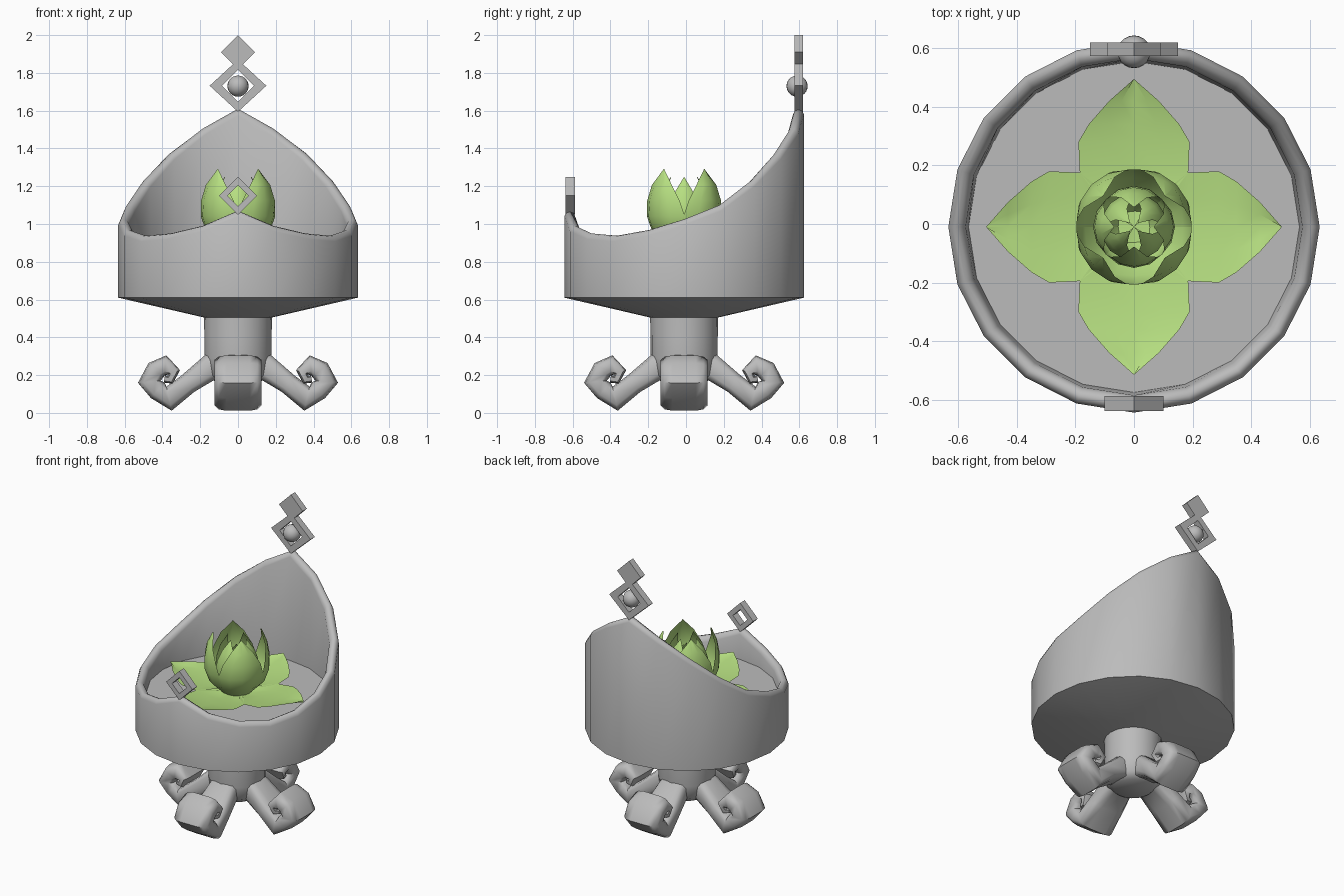
import bpy, bmesh, math
from mathutils import Vector

if "Cube" in bpy.data.objects:
    bpy.data.objects.remove(bpy.data.objects["Cube"])

CY = -0.01   # bowl axis sits slightly forward


def material(name, rgb):
    m = bpy.data.materials.new(name)
    m.diffuse_color = (*rgb, 1)
    m.use_nodes = True
    m.node_tree.nodes["Principled BSDF"].inputs["Base Color"].default_value = m.diffuse_color
    return m


GREY = material("stone_grey", (0.5, 0.5, 0.5))
GREEN = material("leaf_green", (0.47, 0.74, 0.22))


def make(name, verts, faces, mat, angle=50, fix=True):
    me = bpy.data.meshes.new(name)
    me.from_pydata([tuple(v) for v in verts], [], faces)
    bm = bmesh.new()
    bm.from_mesh(me)
    bmesh.ops.remove_doubles(bm, verts=bm.verts, dist=0.0005)
    if fix:
        bmesh.ops.recalc_face_normals(bm, faces=bm.faces)
    bm.to_mesh(me)
    bm.free()
    ob = bpy.data.objects.new(name, me)
    bpy.context.collection.objects.link(ob)
    me.materials.append(mat)
    bpy.ops.object.select_all(action='DESELECT')
    ob.select_set(True)
    bpy.context.view_layer.objects.active = ob
    if angle:
        bpy.ops.object.shade_smooth_by_angle(angle=math.radians(angle))
    return ob


def bridge(rings, closed=True):
    """Quads between consecutive equal-length rings of points."""
    n = len(rings[0])
    verts = [p for r in rings for p in r]
    faces = []
    for i in range(len(rings) - 1):
        for j in range(n if closed else n - 1):
            k = (j + 1) % n
            faces.append((i * n + j, i * n + k, (i + 1) * n + k, (i + 1) * n + j))
    return verts, faces


# Bowl: 20-sided lathe whose rim height changes from front to back
RIM = [1.07, 0.99, 0.95, 0.938, 0.968, 1.025, 1.10, 1.23, 1.375, 1.505, 1.61]
FLOOR = 0.87
SIDES = 20


def bowl_ring(r, zf):
    ring = []
    for i in range(SIDES):
        a = 2 * math.pi * i / SIDES
        h = RIM[min(i, SIDES - i)]
        ring.append((r * math.sin(a), CY - r * math.cos(a), zf(h)))
    return ring


profile = [(0.18, lambda h: 0.505), (0.634, lambda h: 0.61),
           (0.634, lambda h: h - 0.03), (0.622, lambda h: h - 0.005),
           (0.605, lambda h: h), (0.585, lambda h: h - 0.01),
           (0.575, lambda h: h - 0.035), (0.565, lambda h: FLOOR)]
v, f = bridge([bowl_ring(r, z) for r, z in profile])
f.append(tuple(range(SIDES)))
f.append(tuple(range(len(v) - SIDES, len(v))))
make("bowl", v, f, GREY)

# Stem with rounded hub underneath
stem = [(0.18, 0.52), (0.178, 0.40), (0.178, 0.29), (0.165, 0.2), (0.12, 0.165)]
v, f = bridge([bowl_ring(r, lambda h, z=z: z) for r, z in stem])
f += [tuple(range(SIDES)), tuple(range(len(v) - SIDES, len(v)))]
make("stem", v, f, GREY, 60)

# Four curled feet: rounded strap swept along a spiral (radius, z, half thickness, half width)
SPIRAL = [(0.02, 0.25, 0.08, 0.09), (0.15, 0.24, 0.07, 0.095), (0.265, 0.155, 0.055, 0.115),
          (0.365, 0.075, 0.065, 0.125), (0.425, 0.12, 0.055, 0.125), (0.47, 0.165, 0.06, 0.125),
          (0.435, 0.225, 0.055, 0.125), (0.385, 0.25, 0.055, 0.125),
          (0.34, 0.215, 0.035, 0.12), (0.36, 0.175, 0.025, 0.11), (0.39, 0.18, 0.02, 0.10)]
for k, label in enumerate(["right", "back", "left", "front"]):
    ca, sa = math.cos(k * math.pi / 2), math.sin(k * math.pi / 2)
    rings = []
    for i, (r, z, t, w) in enumerate(SPIRAL):
        p0, p1 = SPIRAL[max(i - 1, 0)], SPIRAL[min(i + 1, len(SPIRAL) - 1)]
        d = Vector((p1[0] - p0[0], p1[1] - p0[1])).normalized()
        n = Vector((-d.y, d.x))
        ring = []
        for a, b in [(1, .55), (.82, .88), (.5, 1), (-.5, 1), (-.82, .88), (-1, .55),
                     (-1, -.55), (-.82, -.88), (-.5, -1), (.5, -1), (.82, -.88), (1, -.55)]:
            x, zz, y = r + n.x * t * b, z + n.y * t * b, w * a
            ring.append((x * ca - y * sa, CY + x * sa + y * ca, zz))
        rings.append(ring)
    v, f = bridge(rings)
    f += [tuple(range(12)), tuple(range(len(v) - 12, len(v)))]
    make(label + "_foot", v, f, GREY, 60)


# Diamond finials
def diamond(name, y, z, outer, hz, inner, half):
    def loop(s, h, yy):
        return [(s, yy, z), (0, yy, z + h), (-s, yy, z), (0, yy, z - h)]
    a, b = loop(outer, hz, y - half), loop(outer, hz, y + half)
    if inner:
        v, f = bridge([a, b, loop(inner, inner, y + half), loop(inner, inner, y - half), a])
    else:
        v, f = bridge([a, b])
        f += [(0, 1, 2, 3), (4, 5, 6, 7)]
    make(name, v, f, GREY, 0)


diamond("back_finial_frame", 0.597, 1.732, 0.15, 0.138, 0.085, 0.023)
diamond("back_finial_tip", 0.597, 1.91, 0.09, 0.09, 0, 0.023)
diamond("front_finial_frame", -0.613, 1.15, 0.10, 0.10, 0.055, 0.025)
bpy.ops.mesh.primitive_uv_sphere_add(segments=20, ring_count=12, radius=0.056,
                                     location=(0, 0.588, 1.73))
ball = bpy.context.object
ball.name = "back_finial_ball"
ball.data.materials.append(GREY)
bpy.ops.object.shade_smooth()


# Spread petals lying on the bowl floor
FLAT = [(0.0, 0.0, 0.88), (0.10, 0.12, 0.883), (0.185, 0.185, 0.888), (0.29, 0.19, 0.898),
        (0.35, 0.155, 0.906), (0.43, 0.085, 0.918), (0.505, 0.0, 0.93)]
for k, label in enumerate(["right", "back", "left", "front"]):
    ca, sa = math.cos(k * math.pi / 2), math.sin(k * math.pi / 2)
    rows = [[(u * ca - w * s * sa, CY + u * sa + w * s * ca, z + 0.012 * s * s)
             for s in (-1, -0.5, 0, 0.5, 1)] for u, w, z in FLAT]
    v, f = bridge(rows, False)
    make(label + "_spread_petal", v, f, GREEN, 40)

# Upright petals: three whorls of cupped arcs around the bud
SPAN = [45, 47, 46, 38, 24, 0]


def whorl(name, radii, top, start):
    for k in range(4):
        rows = []
        for i, r in enumerate(radii):
            z = 0.875 + (top - 0.875) * i / (len(radii) - 1)
            row = []
            for s in (-1, -0.5, 0, 0.5, 1):
                a = math.radians(start + 90 * k + s * SPAN[i])
                rr = r * (1 - 0.04 * s * s)
                row.append((rr * math.cos(a), CY + rr * math.sin(a), z))
            rows.append(row)
        v, f = bridge(rows, False)
        make(f"{name}_{k + 1}", v, f, GREEN, 40)


whorl("outer_bud_petal", [0.09, 0.175, 0.205, 0.205, 0.19, 0.155], 1.29, 45)
whorl("middle_bud_petal", [0.06, 0.125, 0.14, 0.135, 0.115, 0.07], 1.25, 0)
whorl("inner_bud_petal", [0.05, 0.10, 0.115, 0.10, 0.07, 0.02], 1.19, 45)
